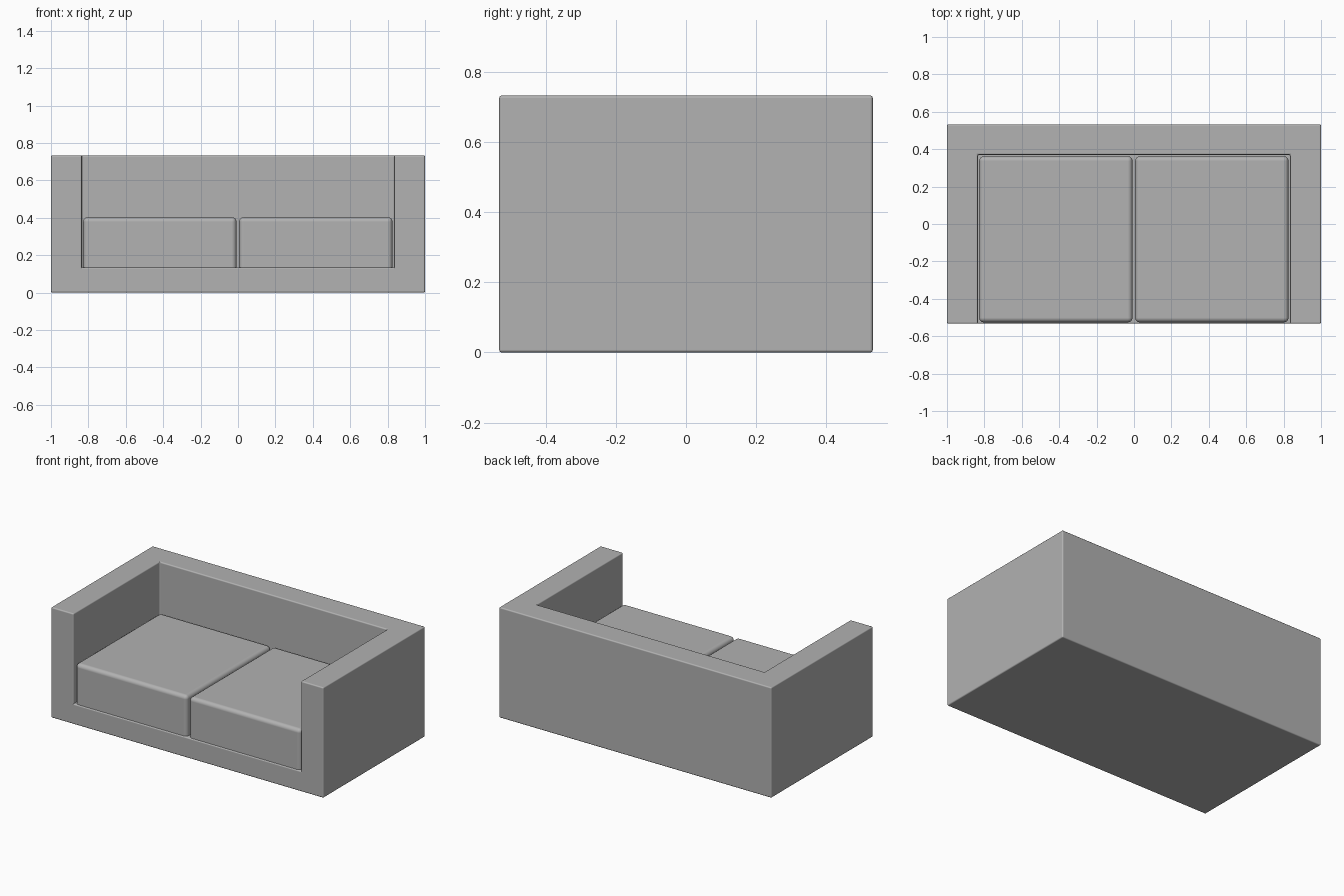
import bpy
import bmesh
from mathutils import Vector

default = bpy.data.objects.get("Cube")
if default:
    bpy.data.objects.remove(default, do_unlink=True)

HALF_W, HALF_D, HEIGHT = 1.0, 0.533, 0.733
INNER_X, INNER_Y, SEAT_Z = 0.835, 0.37, 0.135

# Upholstery colour
fabric = bpy.data.materials.new("grey fabric")
fabric.use_nodes = True
GREY = (0.445, 0.445, 0.445, 1)
fabric.diffuse_color = GREY
shader = next(n for n in fabric.node_tree.nodes if n.type == "BSDF_PRINCIPLED")
shader.inputs["Base Color"].default_value = GREY
shader.inputs["Roughness"].default_value = 0.8


def finish(name, bm, radius, segments):
    """Turn a bmesh into a smooth object with rounded edges."""
    bmesh.ops.recalc_face_normals(bm, faces=bm.faces)
    mesh = bpy.data.meshes.new(name)
    bm.to_mesh(mesh)
    bm.free()
    mesh.materials.append(fabric)
    obj = bpy.data.objects.new(name, mesh)
    bpy.context.collection.objects.link(obj)
    bevel = obj.modifiers.new("rounded edges", "BEVEL")
    bevel.width, bevel.segments = radius, segments
    bevel.limit_method = "ANGLE"
    bevel.harden_normals = True
    bpy.ops.object.select_all(action="DESELECT")
    obj.select_set(True)
    bpy.context.view_layer.objects.active = obj
    bpy.ops.object.shade_smooth_by_angle()
    # Keep the bevel last so its hardened normals are used
    return obj


def raise_faces(bm, faces, height):
    """Extrude faces straight up and return the new top faces."""
    out = bmesh.ops.extrude_face_region(bm, geom=faces)["geom"]
    verts = [v for v in out if isinstance(v, bmesh.types.BMVert)]
    bmesh.ops.translate(bm, verts=verts, vec=Vector((0, 0, height)))
    return [f for f in out if isinstance(f, bmesh.types.BMFace)]


# Frame: base slab with arms and back raised from it as one body
bm = bmesh.new()
xs = (-HALF_W, -INNER_X, INNER_X, HALF_W)
ys = (-HALF_D, INNER_Y, HALF_D)
plan = [[bm.verts.new((x, y, 0)) for x in xs] for y in ys]
cells = [bm.faces.new((plan[j][i], plan[j][i + 1], plan[j + 1][i + 1], plan[j + 1][i]))
         for j in range(2) for i in range(3)]
# Keep the floor: extrude a copy of the plan for the slab top
floor = bmesh.ops.duplicate(bm, geom=cells)["geom"]
tops = raise_faces(bm, [f for f in floor if isinstance(f, bmesh.types.BMFace)], SEAT_Z)
walls = [f for f in tops if abs(f.calc_center_median().x) > INNER_X
         or f.calc_center_median().y > INNER_Y]
raise_faces(bm, walls, HEIGHT - SEAT_Z)
bmesh.ops.remove_doubles(bm, verts=bm.verts, dist=0.0001)
bmesh.ops.dissolve_limit(bm, angle_limit=0.01, verts=bm.verts, edges=bm.edges)
finish("sofa_frame", bm, 0.008, 3)

# Seat cushions, sunk slightly into the base
for name, left in (("right_cushion", -0.828), ("left_cushion", 0.006)):
    low, high = Vector((left, -0.526, 0.10)), Vector((left + 0.82, 0.362, 0.403))
    bm = bmesh.new()
    bmesh.ops.create_cube(bm, size=1)
    bmesh.ops.scale(bm, verts=bm.verts, vec=high - low)
    bmesh.ops.translate(bm, verts=bm.verts, vec=(low + high) / 2)
    finish(name, bm, 0.025, 4)
